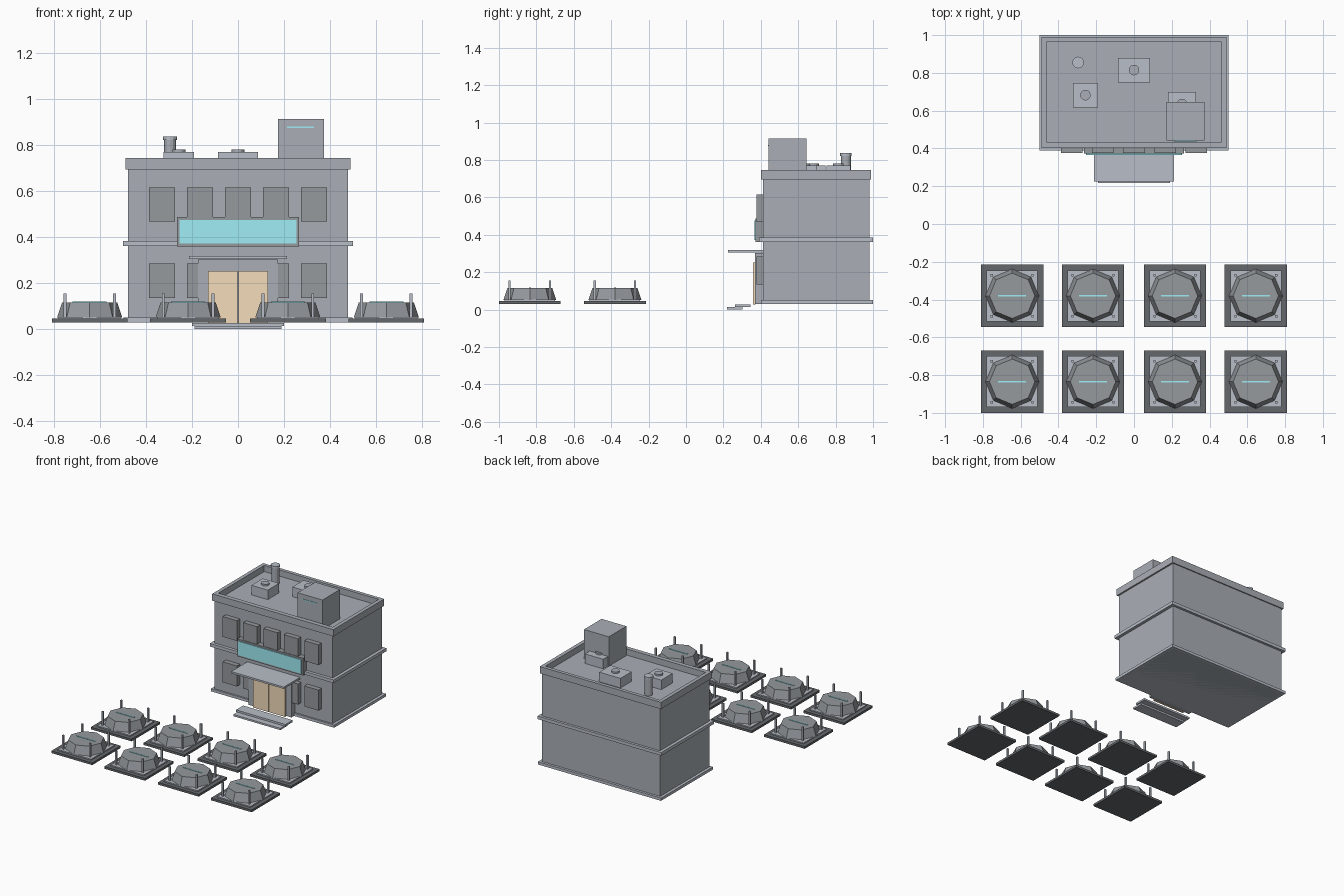
import bpy, math


def material(name, r, g, b):
    m = bpy.data.materials.new(name)
    m.diffuse_color = (r, g, b, 1)
    return m


WALL = material("wall_grey", 0.40, 0.43, 0.47)
TRIM = material("trim_grey", 0.48, 0.52, 0.58)
DARK = material("dark_grey", 0.13, 0.14, 0.15)
PANE = material("window_grey", 0.30, 0.32, 0.34)
CYAN = material("cyan_glow", 0.35, 0.85, 0.92)
TAN = material("door_tan", 0.90, 0.72, 0.50)


def box(name, x0, x1, y0, y1, z0, z1, mat):
    v = [(x, y, z) for z in (z0, z1) for x, y in ((x0, y0), (x1, y0), (x1, y1), (x0, y1))]
    f = [(3, 2, 1, 0), (4, 5, 6, 7), (0, 1, 5, 4), (1, 2, 6, 5), (2, 3, 7, 6), (3, 0, 4, 7)]
    me = bpy.data.meshes.new(name)
    me.from_pydata(v, [], f)
    me.materials.append(mat)
    ob = bpy.data.objects.new(name, me)
    bpy.context.collection.objects.link(ob)
    return ob


def frustum(name, x, y, z0, z1, r0, r1, sides, mat, turn=0.0):
    bpy.ops.mesh.primitive_cone_add(vertices=sides, radius1=r0, radius2=r1, depth=z1 - z0,
                                    location=(x, y, (z0 + z1) / 2), rotation=(0, 0, turn))
    ob = bpy.context.object
    ob.name = name
    ob.data.materials.append(mat)
    return ob


# Main building block and horizontal bands
box("building_body", -0.478, 0.478, 0.412, 0.982, 0.03, 0.70, WALL)
box("base_plinth", -0.498, 0.498, 0.40, 1.0, 0.03, 0.05, TRIM)
box("floor_ledge", -0.50, 0.50, 0.39, 1.0, 0.361, 0.384, TRIM)

# Parapet around the roof
for s, side in ((-1, "left"), (1, "right")):
    a, b = sorted((s * 0.463, s * 0.49))
    box("parapet_" + side, a, b, 0.434, 0.964, 0.695, 0.745, WALL)
box("parapet_front", -0.49, 0.49, 0.402, 0.434, 0.695, 0.745, WALL)
box("parapet_back", -0.49, 0.49, 0.964, 0.99, 0.695, 0.745, WALL)

# Windows on both floors
for i in range(-2, 3):
    x = i * 0.165
    box("upper_window", x - 0.057, x + 0.057, 0.376, 0.414, 0.468, 0.616, PANE)
    if i != 0:
        box("lower_window", x - 0.057, x + 0.057, 0.376, 0.414, 0.135, 0.285, PANE)

# Blank sign board
box("sign_frame", -0.266, 0.266, 0.372, 0.414, 0.36, 0.487, PANE)
box("sign_panel", -0.255, 0.255, 0.366, 0.374, 0.373, 0.475, CYAN)

# Entrance
box("door_surround", -0.174, 0.174, 0.37, 0.414, 0.03, 0.303, WALL)
for s in (-1, 1):
    a, b = sorted((s * 0.002, s * 0.13))
    box("door_leaf", a, b, 0.358, 0.372, 0.027, 0.252, TAN)
box("canopy", -0.213, 0.213, 0.225, 0.414, 0.305, 0.318, TRIM)
box("lower_step", -0.19, 0.19, 0.218, 0.302, 0.0, 0.013, TRIM)
box("upper_step", -0.20, 0.20, 0.262, 0.345, 0.013, 0.027, TRIM)

# Roof hut, vents and pipe
box("roof_hut", 0.173, 0.374, 0.442, 0.645, 0.70, 0.915, WALL)
box("hut_light", 0.213, 0.331, 0.438, 0.443, 0.875, 0.881, CYAN)
for x, y, hx in ((0.0, 0.815, 0.086), (-0.257, 0.682, 0.066), (0.254, 0.635, 0.074)):
    box("roof_vent", x - hx, x + hx, y - 0.065, y + 0.065, 0.70, 0.77, TRIM)
    frustum("vent_fan", x, y, 0.77, 0.782, 0.028, 0.028, 12, WALL)
frustum("roof_pipe", -0.296, 0.855, 0.70, 0.825, 0.026, 0.026, 12, WALL)
frustum("pipe_cap", -0.296, 0.855, 0.822, 0.838, 0.031, 0.031, 12, TRIM)

# Eight octagonal pads in front of the building
for y in (-0.38, -0.835):
    for x in (-0.645, -0.217, 0.217, 0.645):
        box("pad_base", x - 0.165, x + 0.165, y - 0.165, y + 0.165, 0.03, 0.046, DARK)
        box("pad_plate", x - 0.135, x + 0.135, y - 0.135, y + 0.135, 0.046, 0.054, TRIM)
        frustum("pad_drum", x, y, 0.05, 0.116, 0.142, 0.12, 8, PANE)
        box("pad_light", x - 0.074, x + 0.074, y - 0.003, y + 0.003, 0.115, 0.12, CYAN)
        for sx in (-1, 1):
            for sy in (-1, 1):
                px, py = x + sx * 0.108, y + sy * 0.108
                box("pad_post", px - 0.006, px + 0.006, py - 0.006, py + 0.006, 0.05, 0.155, TRIM)
